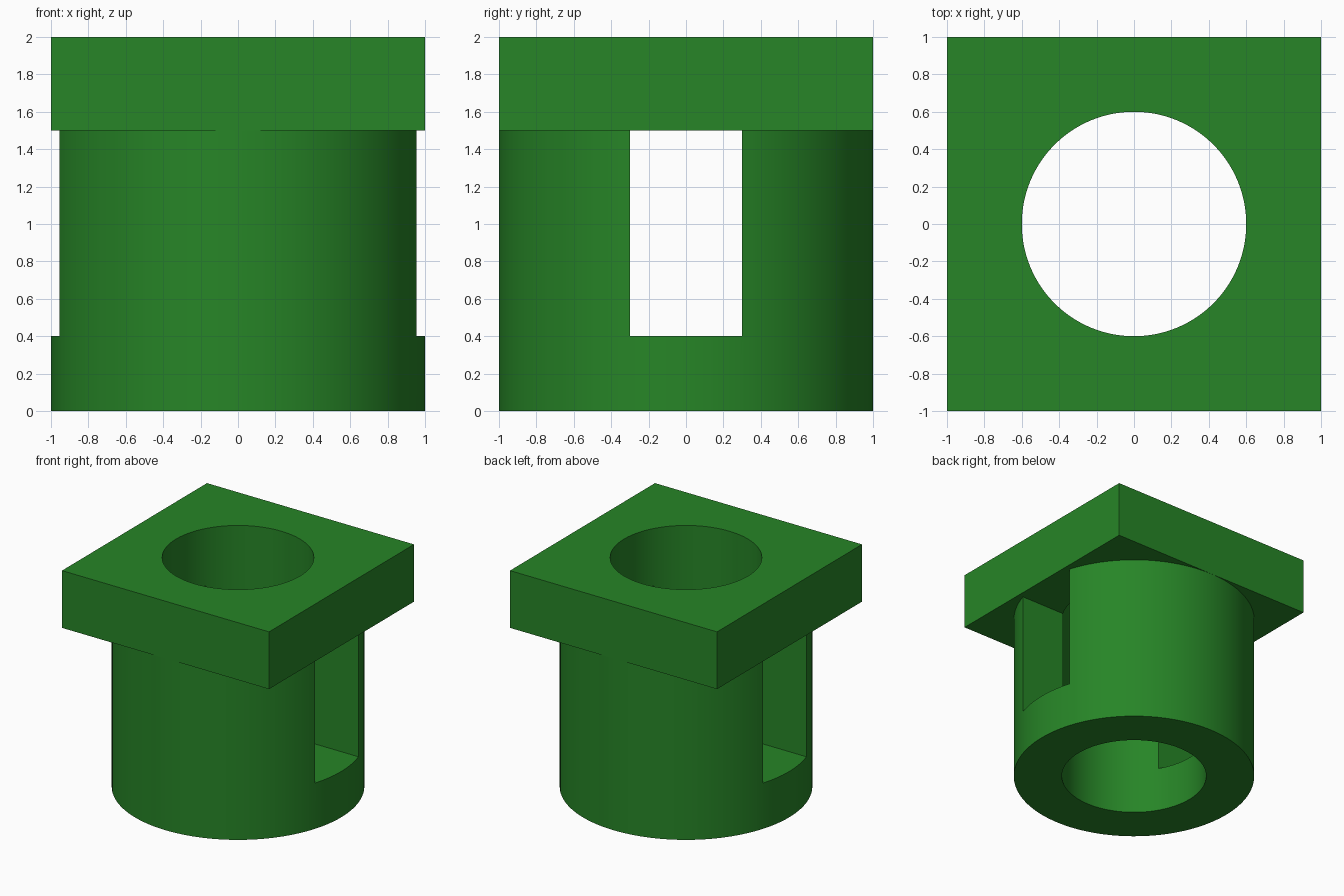
import bpy

cube = bpy.data.objects.get("Cube")
if cube:
    bpy.data.objects.remove(cube, do_unlink=True)

green = bpy.data.materials.new("green")
green.use_nodes = True
color = (0.02, 0.235, 0.02, 1)
green.diffuse_color = color
green.node_tree.nodes["Principled BSDF"].inputs["Base Color"].default_value = color


def finish(name):
    obj = bpy.context.object
    obj.name = name
    obj.data.materials.append(green)
    return obj


def cylinder(name, radius, low, high):
    bpy.ops.mesh.primitive_cylinder_add(
        vertices=128, radius=radius, depth=high - low, location=(0, 0, (low + high) / 2))
    return finish(name)


def box(name, width, depth, low, high):
    bpy.ops.mesh.primitive_cube_add(size=1, location=(0, 0, (low + high) / 2))
    obj = finish(name)
    obj.scale = (width, depth, high - low)
    bpy.ops.object.transform_apply(location=False, rotation=False, scale=True)
    return obj


def combine(target, tool, operation):
    bpy.ops.object.select_all(action="DESELECT")
    target.select_set(True)
    bpy.context.view_layer.objects.active = target
    mod = target.modifiers.new(tool.name, "BOOLEAN")
    mod.operation = operation
    mod.solver = "EXACT"
    mod.object = tool
    bpy.ops.object.modifier_apply(modifier=mod.name)
    bpy.data.objects.remove(tool, do_unlink=True)


# Round shaft with a window slot through both sides
bushing = cylinder("flanged_bushing", 0.9995, 0, 1.7)
combine(bushing, box("slot_cutter", 3, 0.6, 0.4, 1.6), "DIFFERENCE")

# Square flange closes the top of the slot
combine(bushing, box("square_flange", 2, 2, 1.5, 2), "UNION")

# Round bore through the whole height
combine(bushing, cylinder("bore_cutter", 0.6, -0.1, 2.1), "DIFFERENCE")

bpy.ops.object.shade_smooth_by_angle()
